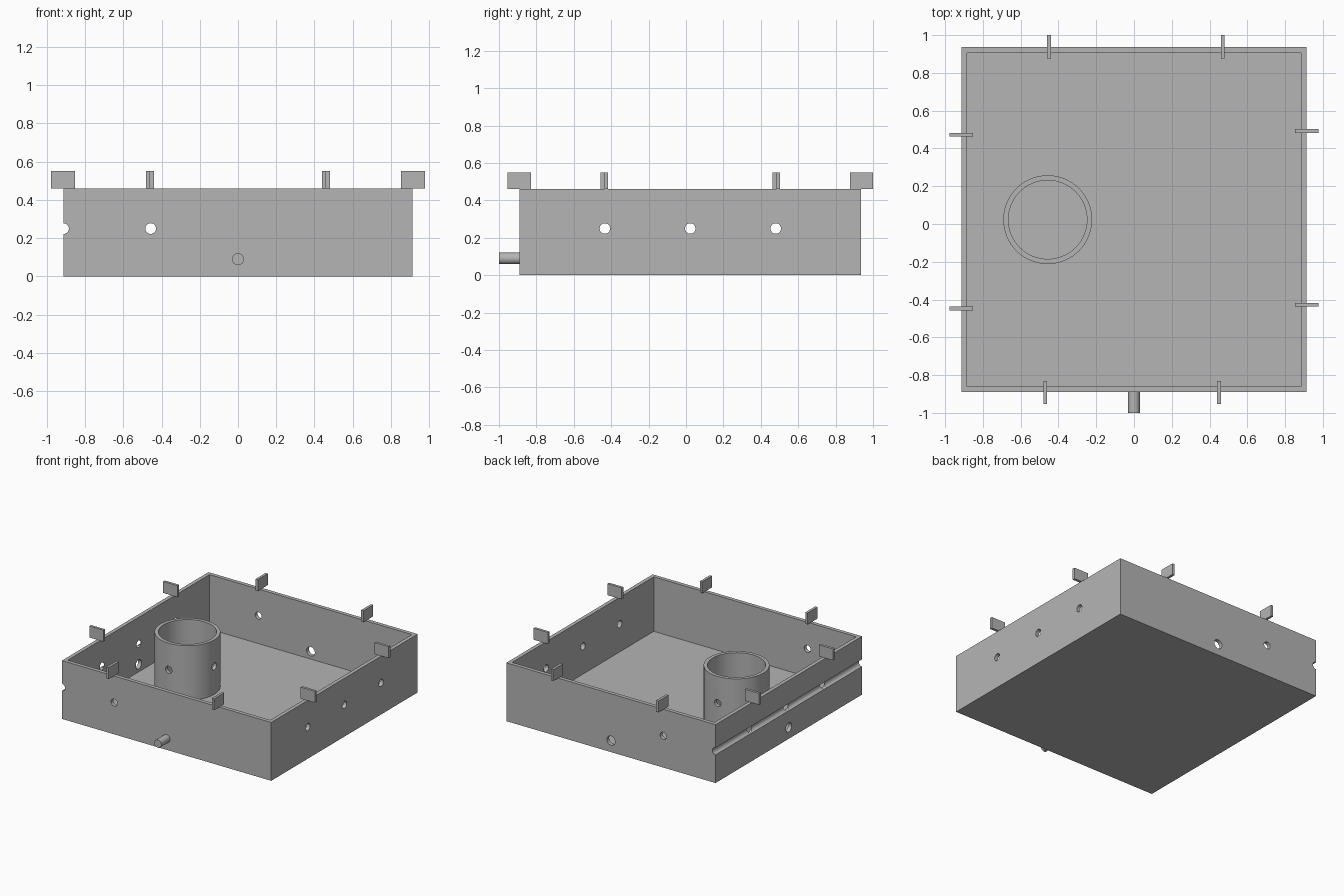
import bpy
import math
from mathutils import Vector

if "Cube" in bpy.data.objects:
    bpy.data.objects.remove(bpy.data.objects["Cube"])

HALF = 0.913      # half width of the square tray
CY = 0.023        # tray centre in y
TOP = 0.46        # rim height
WALL = 0.03       # wall and floor thickness
PITCH = 0.457     # spacing of holes and tabs
HOLE_Z = 0.25
HOLE_R = 0.028
LOW_Z = 0.09

grey = bpy.data.materials.new("plain grey")
grey.use_nodes = True
grey.diffuse_color = (0.46, 0.46, 0.46, 1)
grey.node_tree.nodes["Principled BSDF"].inputs["Base Color"].default_value = grey.diffuse_color


def box(name, low, high):
    low, high = Vector(low), Vector(high)
    bpy.ops.mesh.primitive_cube_add(size=1, location=(low + high) / 2)
    obj = bpy.context.object
    obj.name = name
    obj.scale = high - low
    bpy.ops.object.transform_apply(location=True, rotation=True, scale=True)
    obj.data.materials.append(grey)
    return obj


def rod(name, start, end, radius, sides=40):
    start, end = Vector(start), Vector(end)
    axis = end - start
    bpy.ops.mesh.primitive_cylinder_add(
        vertices=sides, radius=radius, depth=axis.length, location=(start + end) / 2,
        rotation=axis.to_track_quat("Z", "Y").to_euler())
    obj = bpy.context.object
    obj.name = name
    bpy.ops.object.transform_apply(location=True, rotation=True, scale=True)
    obj.data.materials.append(grey)
    return obj


def cut(obj, cutters):
    bpy.context.view_layer.objects.active = obj
    for cutter in cutters:
        cutter.hide_render = True
        mod = obj.modifiers.new("cut", "BOOLEAN")
        mod.operation = "DIFFERENCE"
        mod.solver = "EXACT"
        mod.object = cutter
        bpy.ops.object.modifier_apply(modifier=mod.name)


def smooth(obj):
    bpy.ops.object.select_all(action="DESELECT")
    obj.select_set(True)
    bpy.context.view_layer.objects.active = obj
    bpy.ops.object.shade_smooth_by_angle(angle=math.radians(30))


# Open tray and upright tube
tray = box("tray", (-HALF, CY - HALF, 0), (HALF, CY + HALF, TOP))
inner = HALF - WALL
hollow = box("tray_hollow", (-inner, CY - inner, WALL), (inner, CY + inner, 1))
tube_x = -PITCH
tube = rod("tube", (tube_x, CY, WALL), (tube_x, CY, TOP), 0.235, 64)
bore = rod("tube_bore", (tube_x, CY, 0), (tube_x, CY, 1), 0.208, 64)

# Cross holes that pass through the walls, and through the tube
cross = [rod("cross_hole", (-1.2, CY + i * PITCH, HOLE_Z), (1.2, CY + i * PITCH, HOLE_Z), HOLE_R)
         for i in (-1, 0, 1)]
long_hole = rod("long_hole", (tube_x, -1.2, HOLE_Z), (tube_x, 1.2, HOLE_Z), HOLE_R)

# Groove along the right outer wall, and the two lower ports
groove = rod("groove", (-HALF, -1.2, HOLE_Z), (-HALF, 1.2, HOLE_Z), HOLE_R)
back_port = rod("back_port", (0, 0.8, LOW_Z), (0, 1.2, LOW_Z), 0.036)
side_port = rod("side_port", (-1.2, CY, LOW_Z), (-0.8, CY, LOW_Z), 0.036)

cut(tray, [hollow, *cross, long_hole, groove, back_port, side_port])
cut(tube, [bore, cross[1], long_hole])
for helper in [hollow, bore, *cross, long_hole, groove, back_port, side_port]:
    bpy.data.objects.remove(helper)
smooth(tray)
smooth(tube)

# Short spout on the front
smooth(rod("spout", (0, -1, LOW_Z), (0, CY - HALF + 0.01, LOW_Z), 0.031))

# Upright tabs straddling the rim, two on each side
for side in (-1, 1):
    near, far = sorted((side * 0.853, side * 0.977))
    for i in (-1, 1):
        mid = i * 0.46 + side * 0.01
        a, b = mid - 0.01, mid + 0.01
        box("back_tab" if side > 0 else "front_tab", (a, CY + near, TOP), (b, CY + far, 0.55))
        box("left_tab" if side > 0 else "right_tab", (near, CY + a, TOP), (far, CY + b, 0.55))
